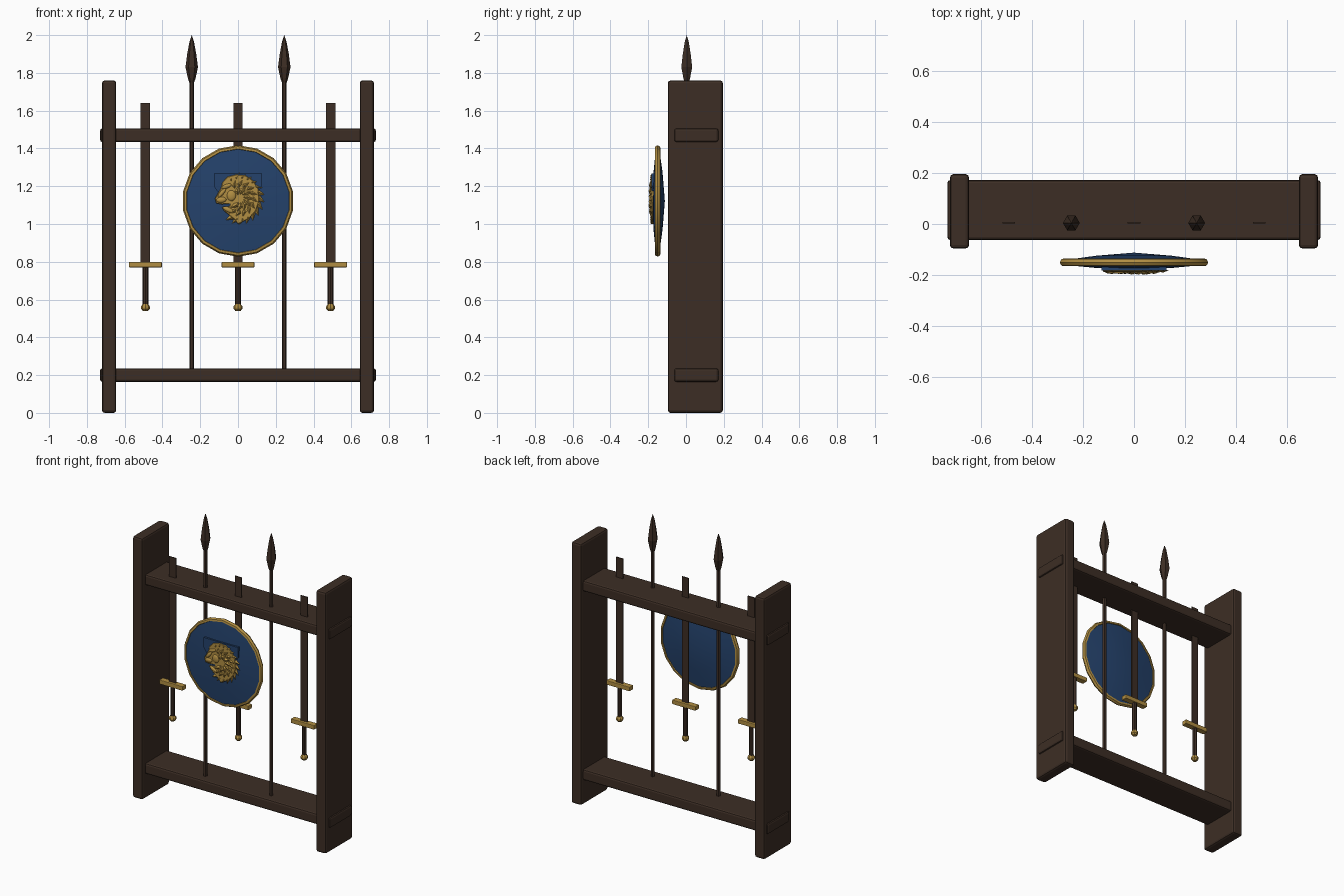
import bpy, bmesh, math
from mathutils import Vector, Matrix

if "Cube" in bpy.data.objects:
    bpy.data.objects.remove(bpy.data.objects["Cube"])


def material(name, rgb):
    m = bpy.data.materials.new(name)
    m.use_nodes = True
    m.diffuse_color = (*rgb, 1)
    m.node_tree.nodes["Principled BSDF"].inputs["Base Color"].default_value = (*rgb, 1)
    return m


wood = material("dark wood", (0.046, 0.027, 0.018))
blue = material("navy blue", (0.018, 0.055, 0.15))
gold = material("gold", (0.44, 0.27, 0.055))


def finish(name, bm, mats, smooth=None):
    bmesh.ops.recalc_face_normals(bm, faces=bm.faces)
    me = bpy.data.meshes.new(name)
    bm.to_mesh(me)
    bm.free()
    ob = bpy.data.objects.new(name, me)
    bpy.context.collection.objects.link(ob)
    for m in mats:
        me.materials.append(m)
    if smooth:
        bpy.ops.object.select_all(action='DESELECT')
        bpy.context.view_layer.objects.active = ob
        ob.select_set(True)
        bpy.ops.object.shade_smooth_by_angle(angle=math.radians(smooth))
    return ob


def box(name, lo, hi, mat, bevel=0):
    bm = bmesh.new()
    lo, hi = Vector(lo), Vector(hi)
    bmesh.ops.create_cube(bm, size=1, matrix=Matrix.Translation((lo + hi) / 2)
                          @ Matrix.Diagonal((*(hi - lo), 1)))
    ob = finish(name, bm, [mat])
    if bevel:
        mod = ob.modifiers.new("bevel", 'BEVEL')
        mod.width, mod.segments = bevel, 2
    return ob


def lathe(name, profile, sides, mats, place, turn=0, smooth=None, pick=None):
    """Revolve (radius, height) points about z, then place the result."""
    bm = bmesh.new()
    rings = []
    for r, h in profile:
        n = sides if r > 0 else 1
        rings.append([bm.verts.new((r * math.cos(turn + math.tau * i / sides),
                                    r * math.sin(turn + math.tau * i / sides), h))
                      for i in range(n)])
    for k, (a, b) in enumerate(zip(rings, rings[1:])):
        for i in range(sides):
            j = (i + 1) % sides
            quad = [a[i % len(a)], a[j % len(a)], b[j % len(b)], b[i % len(b)]]
            f = bm.faces.new(list(dict.fromkeys(quad)))
            f.material_index = pick(k) if pick else 0
    bm.transform(place)
    return finish(name, bm, mats, smooth)


def plate(name, outline, y_back, y_front, mat, inset=0.0):
    """Extrude an (x, z) outline forwards, with an optional bevelled front."""
    bm = bmesh.new()
    back = bm.faces.new([bm.verts.new((x, y_back, z)) for x, z in outline])
    ext = bmesh.ops.extrude_face_region(bm, geom=[back], use_keep_orig=True)
    front = [g for g in ext["geom"] if isinstance(g, bmesh.types.BMFace)]
    for v in front[0].verts:
        v.co.y = y_front
    if inset:
        bmesh.ops.recalc_face_normals(bm, faces=bm.faces)
        bmesh.ops.inset_region(bm, faces=front, thickness=inset, depth=inset)
    return finish(name, bm, [mat])


def at(x, y, z):
    return Matrix.Translation((x, y, z))


# Frame: two planks and two rails whose ends poke through them
for side, s in (("right", -1), ("left", 1)):
    x0, x1 = sorted((s * 0.645, s * 0.72))
    box(side + "_post", (x0, -0.096, 0), (x1, 0.195, 1.76), wood, 0.014)
for level, z in (("lower", 0.2), ("upper", 1.47)):
    box(level + "_rail", (-0.73, -0.063, z - 0.036), (0.73, 0.172, z + 0.036), wood, 0.012)

# Spears
for side, x in (("right", -0.245), ("left", 0.245)):
    lathe(side + "_spear",
          [(0, 0.2), (0.013, 0.2), (0.013, 1.75), (0.02, 1.77), (0.033, 1.83),
           (0.024, 1.9), (0.012, 1.965), (0, 2)],
          6, [wood], at(x, 0.004, 0))

# Swords hanging point up
for side, x in (("right", -0.49), ("middle", 0), ("left", 0.49)):
    y = 0.005
    box(side + "_sword_blade", (x - 0.025, y - 0.003, 0.79), (x + 0.025, y + 0.003, 1.64), wood)
    box(side + "_sword_guard", (x - 0.087, y - 0.02, 0.77), (x + 0.087, y + 0.02, 0.799), gold, 0.004)
    lathe(side + "_sword_grip", [(0.015, 0.56), (0.015, 0.78)], 8, [wood], at(x, y, 0))
    lathe(side + "_sword_pommel",
          [(0, 0.54), (0.014, 0.54), (0.023, 0.551), (0.023, 0.564), (0.014, 0.577), (0, 0.577)],
          8, [gold], at(x, y, 0))

# Round shield: shallow cones front and back inside a gold rim
face_front = at(0, -0.15, 1.122) @ Matrix.Rotation(math.radians(90), 4, 'X')
lathe("shield",
      [(0, -0.038), (0.15, -0.026), (0.274, -0.009), (0.276, -0.015), (0.288, -0.013),
       (0.295, 0), (0.288, 0.013), (0.276, 0.015), (0.274, 0.01), (0.15, 0.022), (0, 0.028)],
      18, [blue, gold], face_front, math.pi / 18, 30, lambda k: int(2 <= k <= 7))

# Crest plate behind the lion head
plate("crest_plate", [(-0.128, 1.268), (0.128, 1.268), (0.128, 1.2), (0.07, 1.12),
                      (0, 1.07), (-0.07, 1.12), (-0.128, 1.2)], -0.165, -0.182, blue)

# Lion head relief, in profile facing right
head = [(-0.09, 1.19), (-0.082, 1.222), (-0.055, 1.25), (-0.01, 1.262), (0.04, 1.257),
        (0.08, 1.23), (0.108, 1.185), (0.112, 1.12), (0.095, 1.07), (0.06, 1.03),
        (0.0, 1.0), (-0.02, 1.025), (-0.045, 1.045), (-0.075, 1.07), (-0.085, 1.088),
        (-0.045, 1.095), (-0.04, 1.108), (-0.085, 1.104), (-0.115, 1.11), (-0.122, 1.135),
        (-0.108, 1.16)]
plate("lion_head_relief", head, -0.165, -0.184, gold, 0.003)

# Mane: ridged, tapering locks fanned in three rows
bm = bmesh.new()


def lock(x, z, ang, length, width, y):
    d = Vector((math.cos(ang), 0, math.sin(ang)))
    n = Vector((-d.z, 0, d.x))
    root = Vector((x, y, z))
    bend = -0.25 * width * n
    rim = [root, root + d * length * 0.4 + n * width / 2, root + d * length + bend * 2,
           root + d * length * 0.4 - n * width / 2]
    rim = [bm.verts.new(p) for p in rim]
    top = bm.verts.new(root + d * length * 0.4 + Vector((0, -0.011, 0)))
    bm.faces.new(rim)
    for a, b in zip(rim, rim[1:] + rim[:1]):
        bm.faces.new((a, b, top))


for radius, count, length, y in ((0.085, 15, 0.05, -0.179), (0.05, 11, 0.055, -0.184),
                                 (0.02, 8, 0.05, -0.187)):
    for i in range(count):
        a = math.radians(-112 + 232 * i / (count - 1))
        lock(0.01 + radius * math.cos(a), 1.135 + radius * 1.08 * math.sin(a),
             a - 0.3, length, 0.03, y)
finish("lion_mane", bm, [gold])

# Lion face: brow, nose bridge, muzzle, cheek and jaw
for name, x, z, sx, sz, tilt in (("brow", -0.06, 1.2, 0.028, 0.012, 20),
                                 ("nose", -0.085, 1.165, 0.032, 0.011, 50),
                                 ("muzzle", -0.088, 1.128, 0.028, 0.016, 5),
                                 ("cheek", -0.035, 1.15, 0.025, 0.03, 0),
                                 ("jaw", -0.05, 1.075, 0.034, 0.013, -25)):
    bm = bmesh.new()
    bmesh.ops.create_icosphere(bm, subdivisions=2, radius=1, matrix=at(x, -0.185, z)
                               @ Matrix.Rotation(math.radians(-tilt), 4, 'Y')
                               @ Matrix.Diagonal((sx, 0.01, sz, 1)))
    finish("lion_" + name, bm, [gold], 40)
